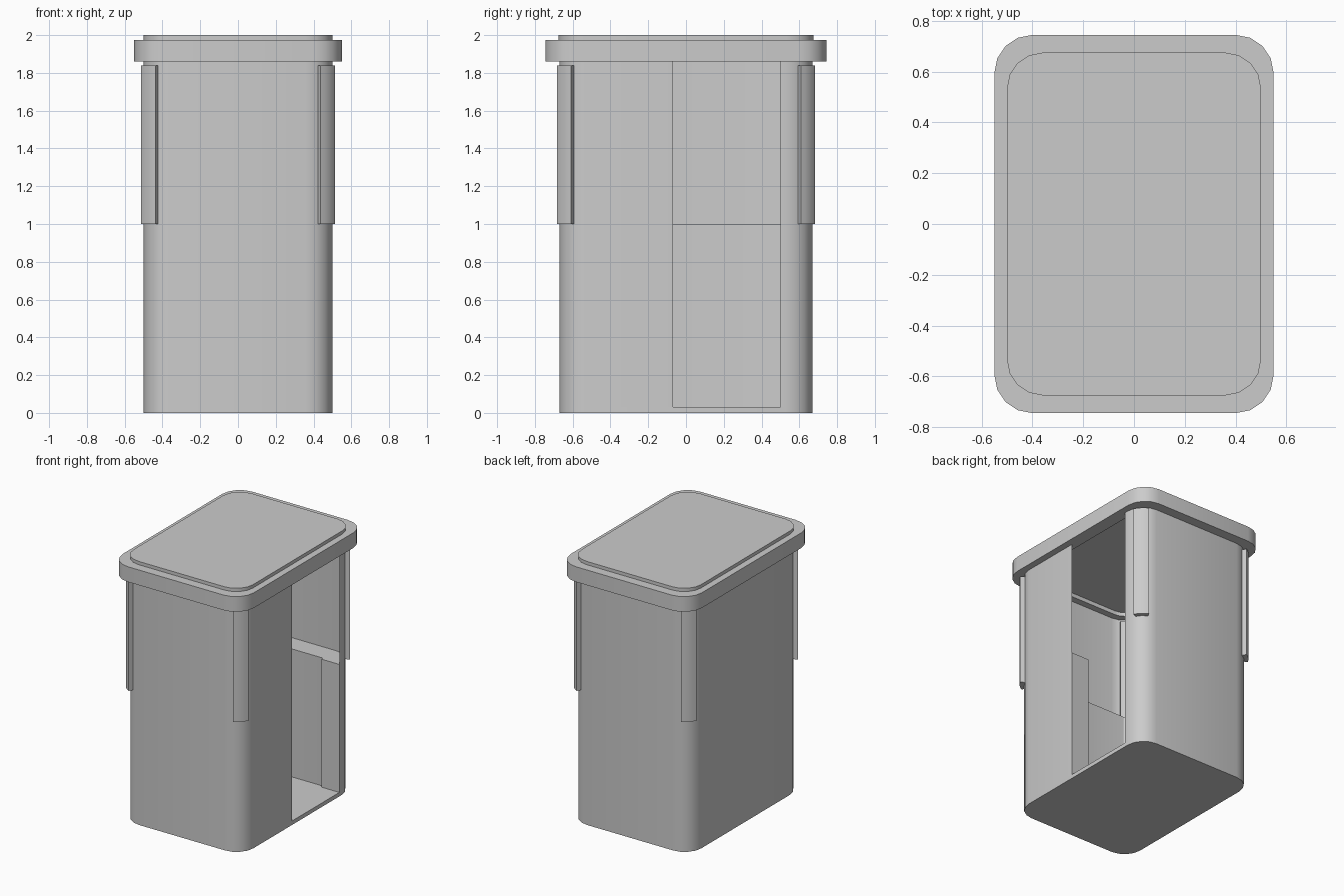
import bpy, bmesh
from math import sin, cos, pi, radians

if "Cube" in bpy.data.objects:
    bpy.data.objects.remove(bpy.data.objects["Cube"])


def finish(name, bm):
    bmesh.ops.recalc_face_normals(bm, faces=bm.faces)
    me = bpy.data.meshes.new(name)
    bm.to_mesh(me)
    bm.free()
    ob = bpy.data.objects.new(name, me)
    bpy.context.collection.objects.link(ob)
    bpy.ops.object.select_all(action='DESELECT')
    ob.select_set(True)
    bpy.context.view_layer.objects.active = ob
    bpy.ops.object.shade_smooth_by_angle(angle=radians(30))
    return ob


def rounded(hx, hy, r, seg=4):
    """Counter-clockwise rounded rectangle, starting on the +x side at the +y corner."""
    pts = []
    for q, (sx, sy) in enumerate([(1, 1), (-1, 1), (-1, -1), (1, -1)]):
        for i in range(seg + 1):
            a = (q + i / seg) * pi / 2
            pts.append((sx * (hx - r) + r * cos(a), sy * (hy - r) + r * sin(a)))
    return pts


def loft(name, loops, caps=True, closed=True):
    """Skin a list of (outline, z) loops."""
    bm = bmesh.new()
    rows = [[bm.verts.new((x, y, z)) for x, y in pts] for pts, z in loops]
    n = len(rows[0])
    for a, b in zip(rows, rows[1:]):
        for i in range(n if closed else n - 1):
            j = (i + 1) % n
            bm.faces.new((a[i], a[j], b[j], b[i]))
    if caps:
        bm.faces.new(rows[0])
        bm.faces.new(rows[-1])
    return finish(name, bm)


HX, HY, R = 0.5, 0.67, 0.14
DOOR0, DOOR1 = -0.07, 0.5
body = rounded(HX, HY, R)

# Floor slab
loft("floor", [(body, 0), (body, 0.03)])

# Outline of the walls, open at the doorway on the right side
outer = [(HX, DOOR1)] + body + [(HX, DOOR0)]
inner = [(0.35, DOOR1)] + rounded(0.35, 0.52, 0.01) + [(0.35, DOOR0)]

# Thick lower wall with a ledge on top
thick = outer + inner[::-1]
loft("lower_wall", [(thick, 0.03), (thick, 1.0)])

# Thin upper panels
loft("upper_panel", [(outer, 1.0), (outer, 1.86)], caps=False, closed=False)

# Corner posts: arc-shaped sections that straddle the panel corners
arc = [radians(27 + 36 * i / 4) for i in range(5)]
section = [(0.172, a) for a in arc] + [(0.12, a) for a in reversed(arc)]
for side, sx in (("left", -1), ("right", 1)):
    for end, sy in (("front", -1), ("back", 1)):
        pts = [(sx * (HX - R + r * cos(a)), sy * (HY - R + r * sin(a))) for r, a in section]
        loft(f"corner_post_{end}_{side}", [(pts, 1.0), (pts, 1.84)])

# Roof with overhanging rim, shallow recess below and raised plate on top
recess = rounded(0.45, 0.62, 0.1)
rim = rounded(0.55, 0.745, 0.15)
plate = rounded(HX, 0.675, R)
loft("roof", [(recess, 1.89), (recess, 1.86), (rim, 1.86), (rim, 1.975),
              (plate, 1.975), (plate, 2.0)])
